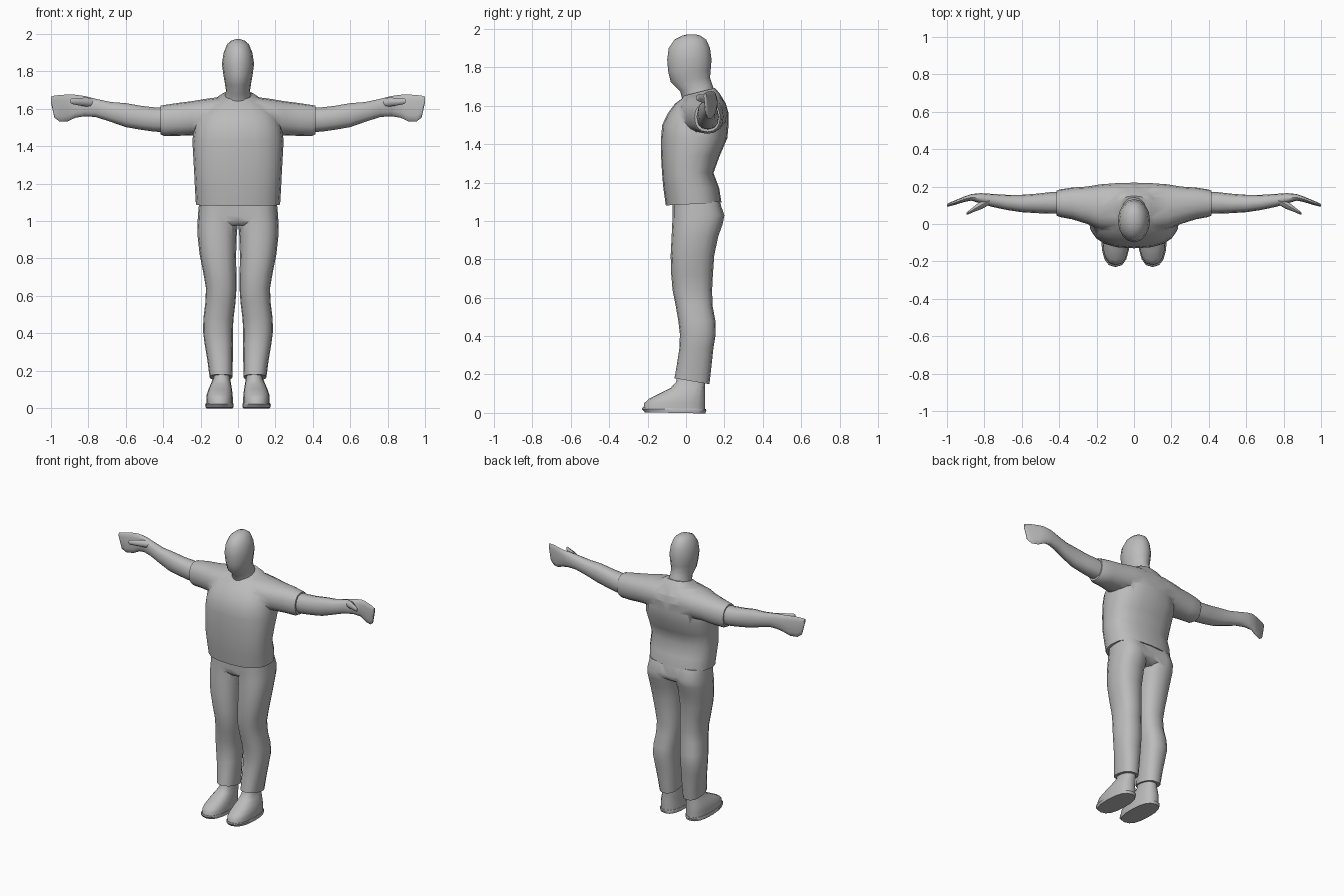
import bpy, bmesh, math

grey = bpy.data.materials.new("plain grey")
grey.diffuse_color = (0.5, 0.5, 0.5, 1)


def loft(name, rings, axis="z", sides=16, power=2.0, sign=1, tilts={}):
    """Skin closed rings (t, a_min, a_max, b_min, b_max) stacked along an axis.
    tilts maps a ring index to its rise per unit of y."""
    bm = bmesh.new()
    loops = []
    for i, (t, a0, a1, b0, b1) in enumerate(rings):
        loop = []
        for k in range(sides):
            ang = 2 * math.pi * k / sides
            c, s = math.cos(ang), math.sin(ang)
            u = math.copysign(abs(c) ** (2 / power), c)
            v = math.copysign(abs(s) ** (2 / power), s)
            a, b = (a0 + a1 + u * (a1 - a0)) / 2, (b0 + b1 + v * (b1 - b0)) / 2
            if axis == "z":
                co = (sign * a, b, t + tilts.get(i, 0) * (b - (b0 + b1) / 2))
            else:
                co = (sign * t, a, b)
            loop.append(bm.verts.new(co))
        loops.append(loop)
    for p, q in zip(loops, loops[1:]):
        for k in range(sides):
            n = (k + 1) % sides
            bm.faces.new((p[k], p[n], q[n], q[k]))
    bm.faces.new(loops[0])
    bm.faces.new(loops[-1])
    bmesh.ops.recalc_face_normals(bm, faces=bm.faces)
    me = bpy.data.meshes.new(name)
    bm.to_mesh(me)
    bm.free()
    me.materials.append(grey)
    ob = bpy.data.objects.new(name, me)
    bpy.context.collection.objects.link(ob)
    return ob


def select(ob):
    bpy.ops.object.select_all(action="DESELECT")
    ob.select_set(True)
    bpy.context.view_layer.objects.active = ob


def smooth(ob, angle=50):
    select(ob)
    bpy.ops.object.shade_smooth_by_angle(angle=math.radians(angle))


def union(ob, others):
    for other in others:
        mod = ob.modifiers.new("union", "BOOLEAN")
        mod.operation, mod.solver, mod.object = "UNION", "EXACT", other
        select(ob)
        bpy.ops.object.modifier_apply(modifier=mod.name)
        bpy.data.objects.remove(other)


# Head and neck
smooth(loft("head", [
    (1.62, -.085, .085, .00, .15), (1.66, -.072, .072, -.02, .145),
    (1.695, -.064, .064, -.03, .135), (1.735, -.070, .070, -.08, .125),
    (1.78, -.078, .078, -.093, .128), (1.84, -.086, .086, -.098, .133),
    (1.90, -.077, .077, -.09, .125), (1.945, -.058, .058, -.06, .105),
    (1.965, -.035, .035, -.02, .075), (1.972, -.012, .012, .01, .05)],
    tilts={0: .3, 1: .3, 2: .25, 3: .1}), 70)

# Shirt: torso joined with a yoke that runs through both sleeves
shirt = loft("shirt", [
    (1.088, -.225, .225, -.105, .185), (1.17, -.23, .23, -.118, .173),
    (1.25, -.234, .234, -.125, .143), (1.34, -.239, .239, -.13, .176),
    (1.43, -.244, .244, -.13, .215), (1.50, -.235, .235, -.124, .222),
    (1.56, -.215, .215, -.095, .222), (1.61, -.175, .175, -.058, .208),
    (1.65, -.125, .125, -.025, .175), (1.672, -.09, .09, -.012, .15)],
    power=2.5, sides=20, tilts={0: .05, 8: .15, 9: .25})
half = [(.10, -.04, .218, 1.46, 1.663), (.18, -.03, .212, 1.458, 1.652),
        (.25, .00, .20, 1.458, 1.64), (.33, .025, .195, 1.455, 1.63),
        (.395, .037, .185, 1.454, 1.62), (.415, .045, .178, 1.464, 1.616)]
yoke = loft("yoke", [(-r[0], *r[1:]) for r in reversed(half)] + half,
            axis="x", power=2.3)
union(shirt, [yoke])
smooth(shirt)

# Trousers: hips joined with two legs
trousers = loft("trousers", [
    (.975, -.13, .13, -.045, .15), (1.00, -.20, .20, -.068, .19),
    (1.03, -.212, .212, -.07, .198), (1.12, -.205, .205, -.07, .17)],
    power=2.5)
leg_rings = [
    (.165, .03, .152, -.06, .122), (.25, .028, .163, -.047, .133),
    (.34, .027, .178, -.034, .143), (.41, .028, .187, -.032, .155),
    (.48, .024, .185, -.04, .153), (.56, .014, .175, -.054, .138),
    (.64, .008, .171, -.07, .136), (.72, .009, .185, -.077, .14),
    (.82, .010, .205, -.08, .147), (.92, .007, .216, -.075, .168),
    (.98, .002, .217, -.072, .19), (1.03, -.002, .214, -.07, .2),
    (1.10, -.002, .208, -.07, .175)]
union(trousers, [loft("leg", leg_rings, sign=s, power=2.4, tilts={0: -.17, 1: -.05})
                 for s in (1, -1)])
smooth(trousers)

for s, side in ((1, "left"), (-1, "right")):
    # Bare arm running into a flat mitten hand
    smooth(loft(side + "_arm", [
        (.38, .055, .172, 1.475, 1.605), (.45, .055, .170, 1.478, 1.608),
        (.52, .058, .162, 1.488, 1.616), (.60, .063, .156, 1.502, 1.63),
        (.68, .075, .156, 1.53, 1.636), (.76, .092, .161, 1.556, 1.653),
        (.82, .110, .165, 1.560, 1.668), (.87, .125, .160, 1.552, 1.675),
        (.91, .117, .146, 1.533, 1.676), (.955, .103, .127, 1.532, 1.674),
        (.982, .096, .116, 1.553, 1.670), (1.0, .092, .106, 1.635, 1.665)],
        axis="x", sides=12, power=2.3, sign=s))
    # Thumb
    smooth(loft(side + "_thumb", [
        (.77, .105, .145, 1.605, 1.655), (.81, .082, .13, 1.612, 1.66),
        (.85, .067, .098, 1.618, 1.658), (.885, .052, .070, 1.625, 1.658),
        (.895, .052, .06, 1.632, 1.652)],
        axis="x", sides=8, sign=s))
    # Shoe upper and sole
    smooth(loft(side + "_shoe", [
        (.018, .027, .17, -.222, .10), (.05, .027, .169, -.218, .10),
        (.072, .029, .167, -.195, .10), (.10, .032, .158, -.14, .098),
        (.13, .037, .145, -.08, .098), (.16, .042, .132, -.052, .10),
        (.20, .045, .128, -.045, .10)], power=2.5, sign=s))
    smooth(loft(side + "_sole", [
        (.0, .026, .172, -.215, .10), (.018, .023, .176, -.23, .106),
        (.024, .025, .173, -.226, .103)], power=2.5, sign=s,
        tilts={0: -.02, 1: -.02, 2: -.02}), 40)
